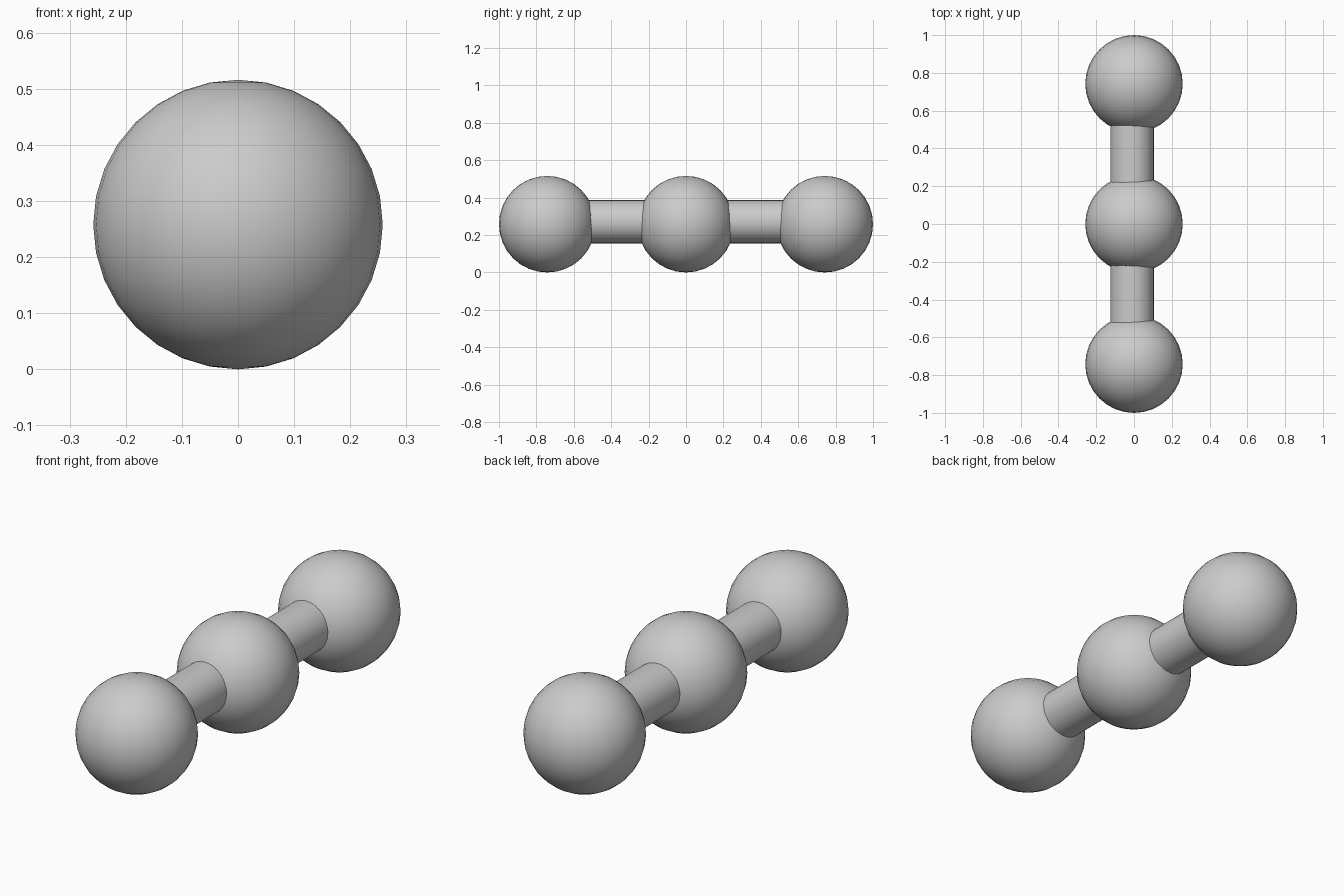
import bpy, math

if "Cube" in bpy.data.objects:
    bpy.data.objects.remove(bpy.data.objects["Cube"])

R = 0.258          # ball radius
SPACING = 0.742    # distance between ball centres


def smooth(name):
    obj = bpy.context.object
    obj.name = name
    bpy.ops.object.shade_smooth_by_angle(angle=math.radians(40))


# Three equal balls in a row along y
for name, y in (("front_ball", -SPACING), ("middle_ball", 0), ("back_ball", SPACING)):
    bpy.ops.mesh.primitive_uv_sphere_add(segments=32, ring_count=16, radius=R,
                                         location=(0, y, R))
    smooth(name)

# Rod joining the balls, slightly off the ball axis
bpy.ops.mesh.primitive_cylinder_add(vertices=32, radius=0.115, depth=2 * SPACING,
                                    location=(-0.01, 0, 0.271),
                                    rotation=(math.pi / 2, 0, 0))
smooth("connecting_rod")
